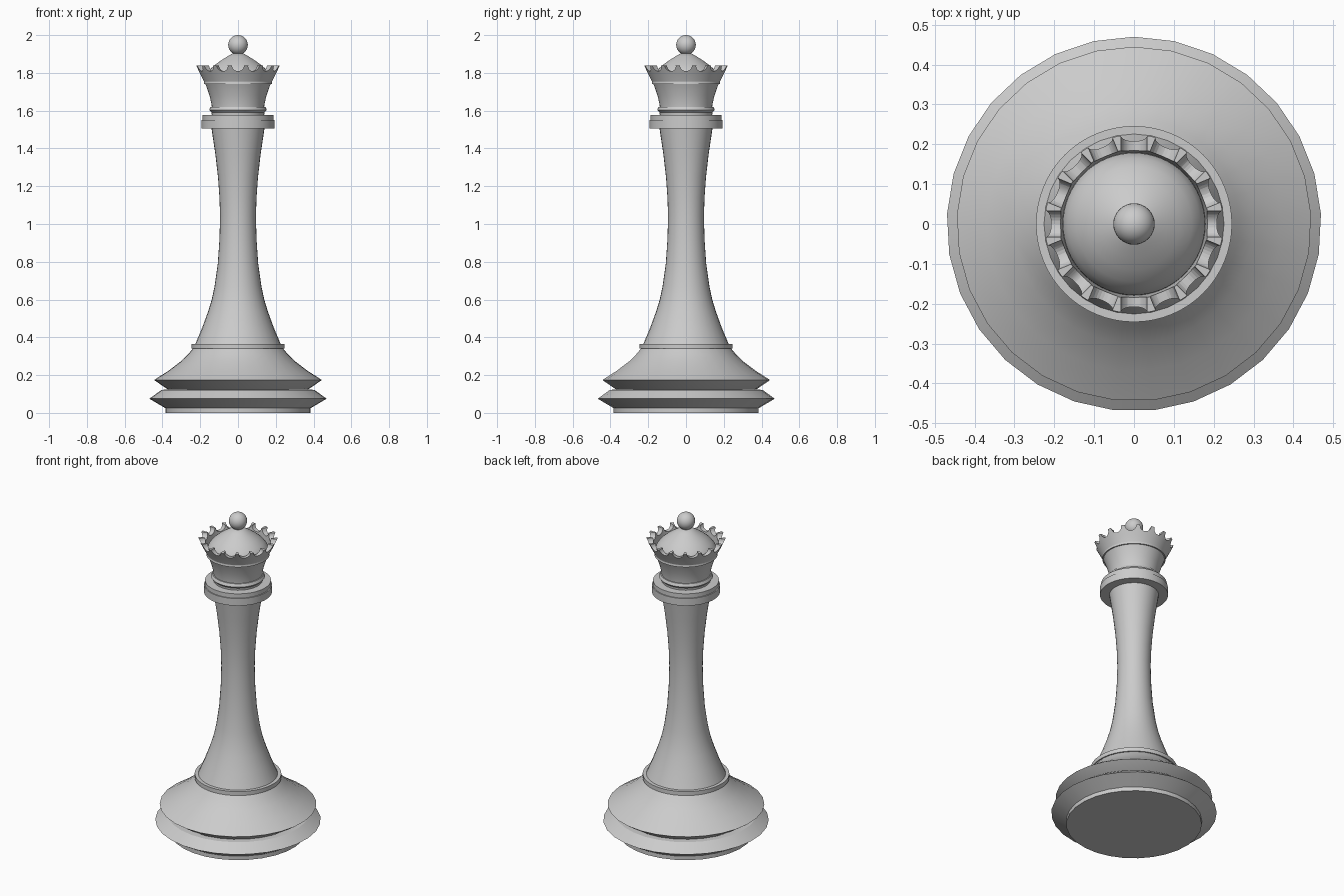
import bpy, bmesh
from math import pi, sin, cos, radians
from mathutils import Matrix

if "Cube" in bpy.data.objects:
    bpy.data.objects.remove(bpy.data.objects["Cube"], do_unlink=True)

GREY = (0.6, 0.6, 0.6, 1)
mat = bpy.data.materials.new("matte grey")
mat.use_nodes = True
mat.diffuse_color = GREY
mat.node_tree.nodes["Principled BSDF"].inputs["Base Color"].default_value = GREY


def make(name, bm):
    mesh = bpy.data.meshes.new(name)
    bm.to_mesh(mesh)
    bm.free()
    mesh.materials.append(mat)
    obj = bpy.data.objects.new(name, mesh)
    bpy.context.collection.objects.link(obj)
    return obj


def smooth(obj):
    bpy.ops.object.select_all(action="DESELECT")
    obj.select_set(True)
    bpy.context.view_layer.objects.active = obj
    bpy.ops.object.shade_smooth_by_angle(angle=radians(30))


def lathe(name, profile, sides=64):
    """Turn (radius, height) points round z and close both ends."""
    bm = bmesh.new()
    angles = [pi / 2 + 2 * pi * i / sides for i in range(sides)]
    rings = [[bm.verts.new((r * cos(a), r * sin(a), z)) for a in angles]
             for r, z in profile]
    for low, high in zip(rings, rings[1:]):
        for i in range(sides):
            j = (i + 1) % sides
            bm.faces.new((low[i], low[j], high[j], high[i]))
    bm.faces.new(rings[0][::-1])
    bm.faces.new(rings[-1])
    bmesh.ops.recalc_face_normals(bm, faces=bm.faces)
    obj = make(name, bm)
    smooth(obj)
    return obj


# Base: two sharp-edged discs and the sloping shoulder
lathe("base_foot", [(.385, 0), (.385, .025), (.47, .075), (.405, .122), (.36, .124)], 29)
lathe("base_shoulder", [(.36, .12), (.375, .126), (.445, .174), (.37, .222),
                        (.30, .275), (.265, .31), (.238, .342)], 29)
lathe("base_ring", [(.246, .34), (.246, .365)])

# Stem
lathe("stem", [(.228, .36), (.19, .45), (.159, .535), (.139, .6), (.124, .67),
               (.107, .79), (.098, .92), (.095, 1.04), (.098, 1.14),
               (.106, 1.25), (.12, 1.37), (.141, 1.51)], 32)

# Collar under the crown
lathe("collar_lower", [(.193, 1.505), (.193, 1.55)])
lathe("collar_upper", [(.187, 1.545), (.187, 1.577)])
lathe("neck_ring", [(.138, 1.57), (.14, 1.59), (.153, 1.603), (.145, 1.62)])

# Crown: flared cup with round notches cut from the rim
crown = lathe("crown", [(.138, 1.61), (.14, 1.635), (.151, 1.68), (.17, 1.735),
                        (.198, 1.79), (.224, 1.84), (.187, 1.84), (.179, 1.75)])
bm = bmesh.new()
NOTCHES = 16
for k in range(NOTCHES):
    place = (Matrix.Rotation(2 * pi * k / NOTCHES, 4, "Z")
             @ Matrix.Translation((.228, 0, 1.842))
             @ Matrix.Rotation(pi / 2, 4, "Y"))
    bmesh.ops.create_cone(bm, cap_ends=True, segments=24, radius1=.033,
                          radius2=.033, depth=.1, matrix=place)
cutter = make("notch_cutter", bm)
cutter.hide_render = True
cut = crown.modifiers.new("notches", "BOOLEAN")
cut.operation = "DIFFERENCE"
cut.solver = "EXACT"
cut.object = cutter
graph = bpy.context.evaluated_depsgraph_get()
notched = bpy.data.meshes.new_from_object(crown.evaluated_get(graph))
crown.modifiers.clear()
crown.data = notched
bpy.data.objects.remove(cutter, do_unlink=True)
smooth(crown)

# Dome inside the crown and the ball on top
lathe("crown_dome", [(.18, 1.74), (.178, 1.765), (.166, 1.795), (.145, 1.822),
                     (.115, 1.848), (.085, 1.869), (.055, 1.888), (.03, 1.902)])
bm = bmesh.new()
bmesh.ops.create_uvsphere(bm, u_segments=32, v_segments=16, radius=.052,
                          matrix=Matrix.Translation((0, 0, 1.948)))
smooth(make("top_ball", bm))
